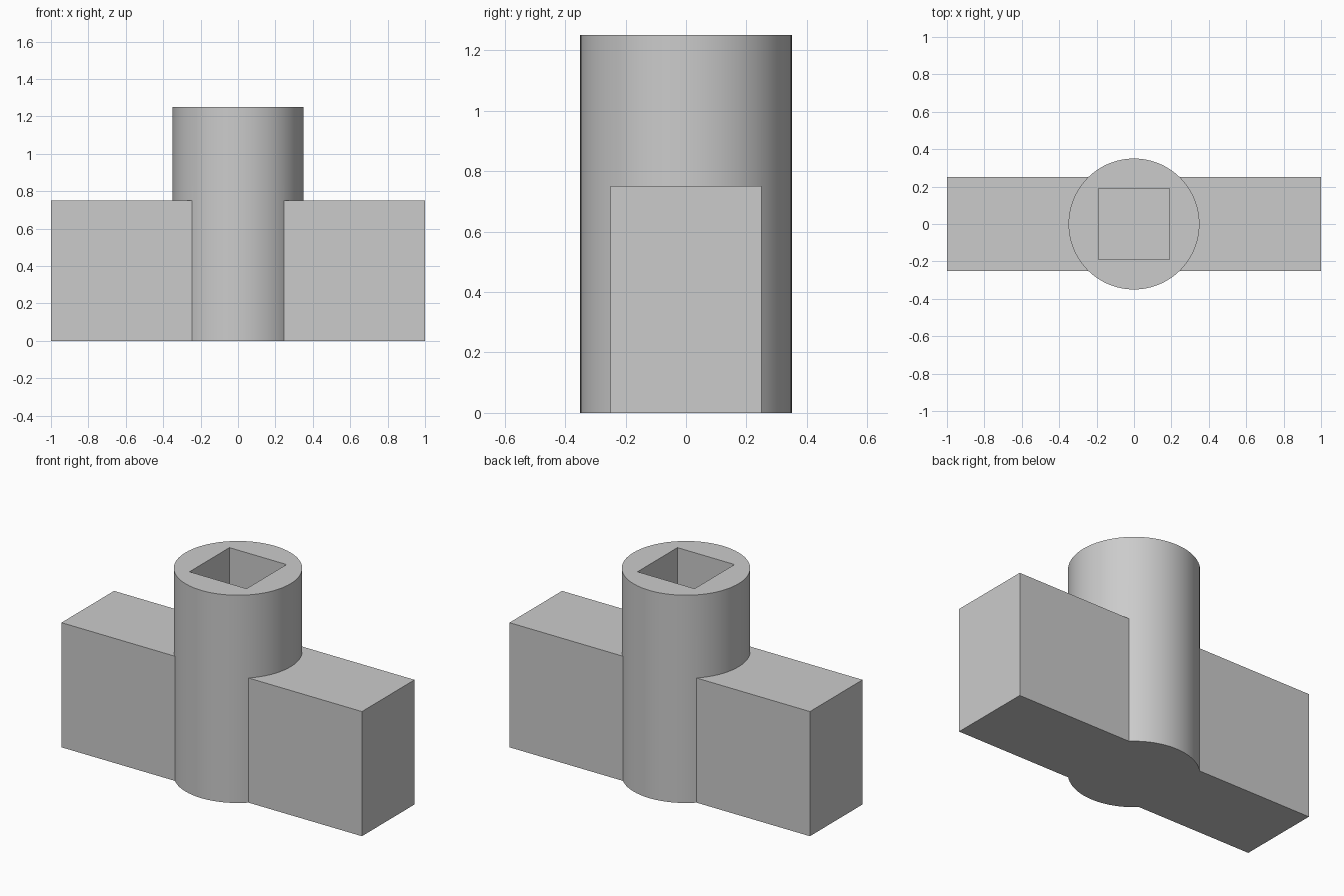
import bpy

default = bpy.data.objects.get("Cube")
if default:
    bpy.data.objects.remove(default, do_unlink=True)

# Single plain colour
grey = bpy.data.materials.new("light grey")
grey.use_nodes = True
colour = (0.6, 0.6, 0.6, 1)
grey.diffuse_color = colour
grey.node_tree.nodes["Principled BSDF"].inputs["Base Color"].default_value = colour


def box(name, size, bottom):
    """Box centred on the z axis, standing on the given height."""
    bpy.ops.mesh.primitive_cube_add(size=1, location=(0, 0, bottom + size[2] / 2))
    ob = bpy.context.object
    ob.name = name
    ob.scale = size
    bpy.ops.object.transform_apply(location=True, rotation=False, scale=True)
    ob.data.materials.append(grey)
    return ob


def combine(target, other, operation):
    """Apply a boolean and remove the helper."""
    other.hide_render = True
    mod = target.modifiers.new(operation.lower(), "BOOLEAN")
    mod.operation = operation
    mod.solver = "EXACT"
    mod.object = other
    bpy.context.view_layer.objects.active = target
    bpy.ops.object.modifier_apply(modifier=mod.name)
    bpy.data.objects.remove(other, do_unlink=True)


HEIGHT = 1.25
SOCKET_FLOOR = 0.25

# Round hub
bpy.ops.mesh.primitive_cylinder_add(vertices=96, radius=0.35, depth=HEIGHT,
                                    location=(0, 0, HEIGHT / 2))
hub = bpy.context.object
hub.name = "knob_body"
bpy.ops.object.transform_apply(location=True, rotation=False, scale=False)
hub.data.materials.append(grey)

# Grip bar through the hub, then the blind square socket in the top
combine(hub, box("grip_bar", (2, 0.5, 0.75), 0), "UNION")
combine(hub, box("socket_cutter", (0.38, 0.38, HEIGHT), SOCKET_FLOOR), "DIFFERENCE")

# Smooth round wall, crisp edges
bpy.ops.object.select_all(action="DESELECT")
hub.select_set(True)
bpy.context.view_layer.objects.active = hub
bpy.ops.object.shade_smooth_by_angle()
